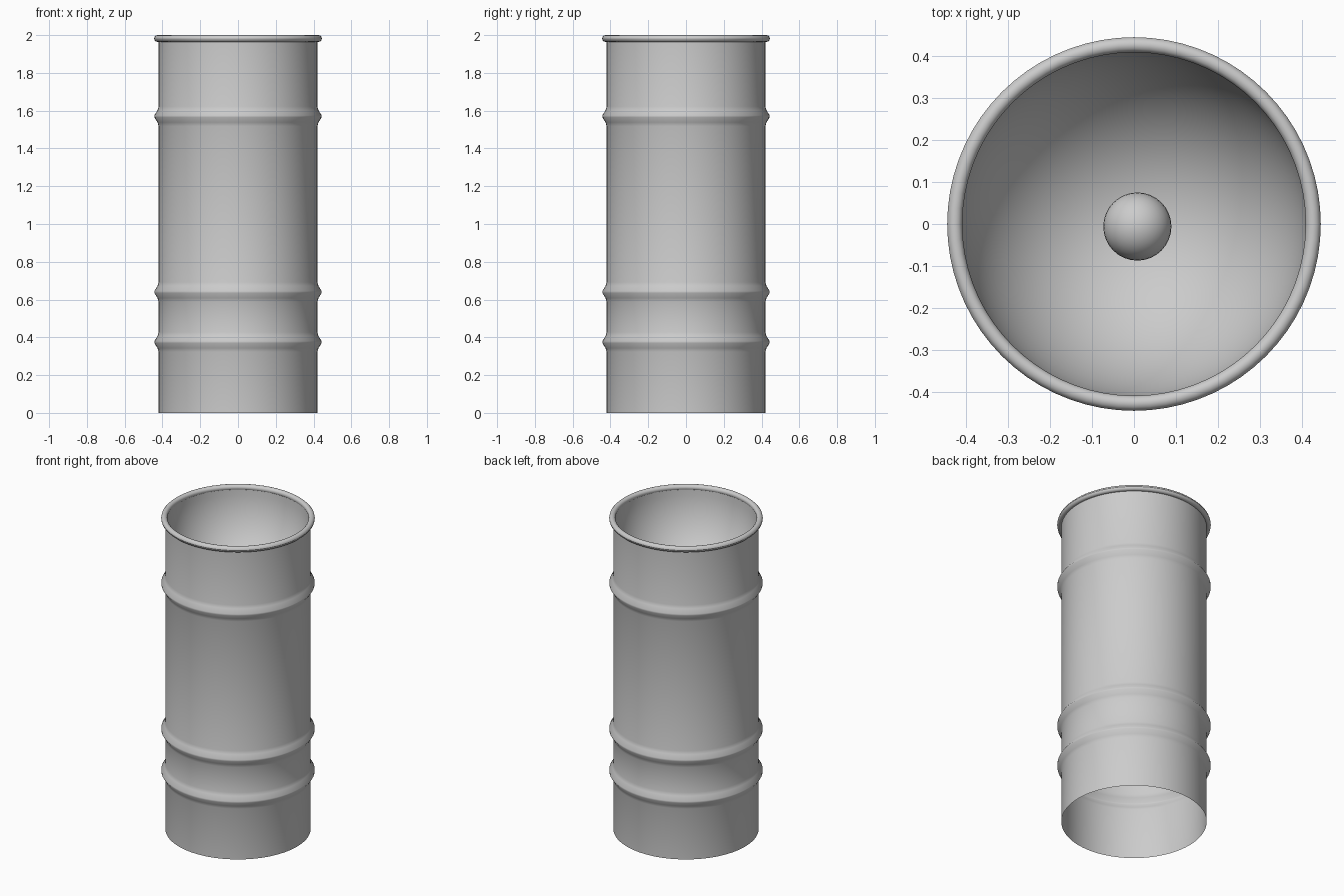
import bpy, bmesh, math

if "Cube" in bpy.data.objects:
    bpy.data.objects.remove(bpy.data.objects["Cube"])

SEG = 72


def finish(obj, angle=30):
    bpy.ops.object.select_all(action='DESELECT')
    obj.select_set(True)
    bpy.context.view_layer.objects.active = obj
    bpy.ops.object.shade_smooth_by_angle(angle=math.radians(angle))


def lathe(name, profile, angle=30):
    """Revolve (radius, z) points around z; a zero radius closes to a pole."""
    bm = bmesh.new()
    rings = []
    for r, z in profile:
        if r == 0:
            rings.append([bm.verts.new((0, 0, z))] * SEG)
        else:
            rings.append([bm.verts.new((r * math.cos(2 * math.pi * i / SEG),
                                        r * math.sin(2 * math.pi * i / SEG), z))
                          for i in range(SEG)])
    for a, b in zip(rings, rings[1:]):
        for i in range(SEG):
            j = (i + 1) % SEG
            quad = list(dict.fromkeys((a[i], a[j], b[j], b[i])))
            bm.faces.new(quad)
    me = bpy.data.meshes.new(name)
    bm.to_mesh(me)
    bm.free()
    obj = bpy.data.objects.new(name, me)
    bpy.context.collection.objects.link(obj)
    finish(obj, angle)


R, R_RIB = 0.42, 0.443

# Open-bottomed sheet housing with three raised ribs
shell = [(R, 0.0)]
for zc in (0.375, 0.64, 1.57):
    shell += [(R, zc - 0.052), (R + 0.006, zc - 0.032), (R_RIB, zc - 0.005),
              (R_RIB, zc + 0.005), (R + 0.006, zc + 0.032), (R, zc + 0.052)]
shell.append((R, 1.968))
lathe("housing", shell, 50)

# Rolled lip around the top opening
lip = []
for k in range(13):
    t = 2 * math.pi * k / 12
    lip.append((0.426 + 0.018 * math.cos(t), 1.982 + 0.018 * math.sin(t)))
lathe("rolled_lip", lip, 60)

# Rounded reflector bowl inside the top
top_z, depth, steps = 1.98, 0.46, 16
bowl = []
for k in range(steps + 1):
    t = math.pi / 2 * k / steps
    r = 0.412 * math.sin(t)
    bowl.append((r, top_z - depth * math.cos(t)))
lathe("reflector_bowl", bowl, 60)

# Small round bulb at the middle of the bowl
bpy.ops.mesh.primitive_uv_sphere_add(segments=32, ring_count=16, radius=0.081,
                                     location=(0.008, -0.006, top_z - depth + 0.075))
bulb = bpy.context.object
bulb.name = "bulb"
finish(bulb)
